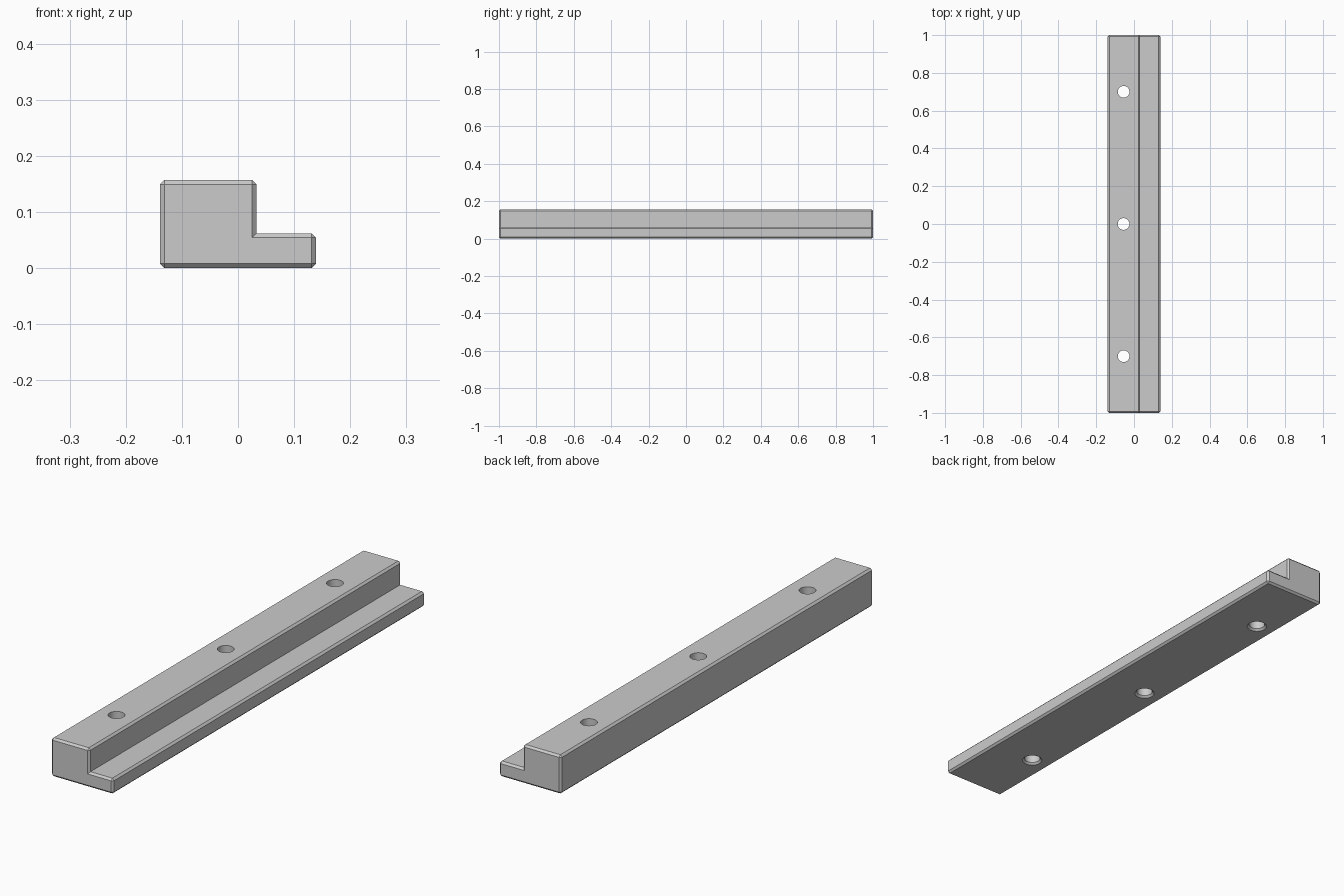
import bpy
import bmesh

cube = bpy.data.objects.get("Cube")
if cube:
    bpy.data.objects.remove(cube, do_unlink=True)

HALF_W, HALF_L, HEIGHT = 0.139, 1.0, 0.157
STEP_X, STEP_Z = 0.033, 0.062
CHAMFER = 0.008
HOLE_X, HOLE_R = -0.055, 0.031

grey = bpy.data.materials.new("Satin grey")
grey.use_nodes = True
colour = (0.6, 0.6, 0.6, 1)
grey.diffuse_color = colour
grey.node_tree.nodes["Principled BSDF"].inputs["Base Color"].default_value = colour


def make_object(name, bm):
    bmesh.ops.recalc_face_normals(bm, faces=bm.faces)
    mesh = bpy.data.meshes.new(name)
    bm.to_mesh(mesh)
    bm.free()
    mesh.materials.append(grey)
    obj = bpy.data.objects.new(name, mesh)
    bpy.context.collection.objects.link(obj)
    return obj


def stepped_rail():
    # L-shaped section extruded along y, every outer edge chamfered
    bm = bmesh.new()
    section = [(-HALF_W, 0), (HALF_W, 0), (HALF_W, STEP_Z),
               (STEP_X, STEP_Z), (STEP_X, HEIGHT), (-HALF_W, HEIGHT)]
    face = bm.faces.new([bm.verts.new((x, -HALF_L, z)) for x, z in section])
    new = bmesh.ops.extrude_face_region(bm, geom=[face])["geom"]
    moved = [v for v in new if isinstance(v, bmesh.types.BMVert)]
    bmesh.ops.translate(bm, verts=moved, vec=(0, 2 * HALF_L, 0))
    bmesh.ops.recalc_face_normals(bm, faces=bm.faces)
    outer = [e for e in bm.edges if e.is_convex]
    bmesh.ops.bevel(bm, geom=outer, offset=CHAMFER, offset_type='OFFSET',
                    segments=1, profile=0.5, affect='EDGES')
    return make_object("stepped_rail", bm)


def hole_cutter(y):
    # Straight bore with a countersunk mouth underneath
    bm = bmesh.new()
    over = 0.01
    for r1, r2, z0, z1 in [(HOLE_R, HOLE_R, -over, HEIGHT + over),
                           (HOLE_R + CHAMFER + over, HOLE_R, -over, CHAMFER)]:
        made = bmesh.ops.create_cone(bm, cap_ends=True, segments=32, radius1=r1,
                                     radius2=r2, depth=z1 - z0)
        bmesh.ops.translate(bm, verts=made["verts"], vec=(HOLE_X, y, (z0 + z1) / 2))
        if r1 == r2:
            # Start the bore at the top of the countersink
            for v in made["verts"]:
                if v.co.z < 0:
                    v.co.z = CHAMFER
    bmesh.ops.remove_doubles(bm, verts=bm.verts, dist=0.0001)
    inner = [f for f in bm.faces if all(abs(v.co.z - CHAMFER) < 0.0001 for v in f.verts)]
    bmesh.ops.delete(bm, geom=inner, context='FACES_ONLY')
    cutter = make_object("hole_cutter", bm)
    cutter.hide_render = True
    return cutter


rail = stepped_rail()
bpy.ops.object.select_all(action='DESELECT')
rail.select_set(True)
bpy.context.view_layer.objects.active = rail

# Three mounting holes
for y in (-0.7, 0, 0.7):
    cutter = hole_cutter(y)
    mod = rail.modifiers.new("hole", 'BOOLEAN')
    mod.operation = 'DIFFERENCE'
    mod.solver = 'EXACT'
    mod.object = cutter
    bpy.ops.object.modifier_apply(modifier=mod.name)
    bpy.data.objects.remove(cutter, do_unlink=True)

bpy.ops.object.shade_smooth_by_angle(angle=0.5)
